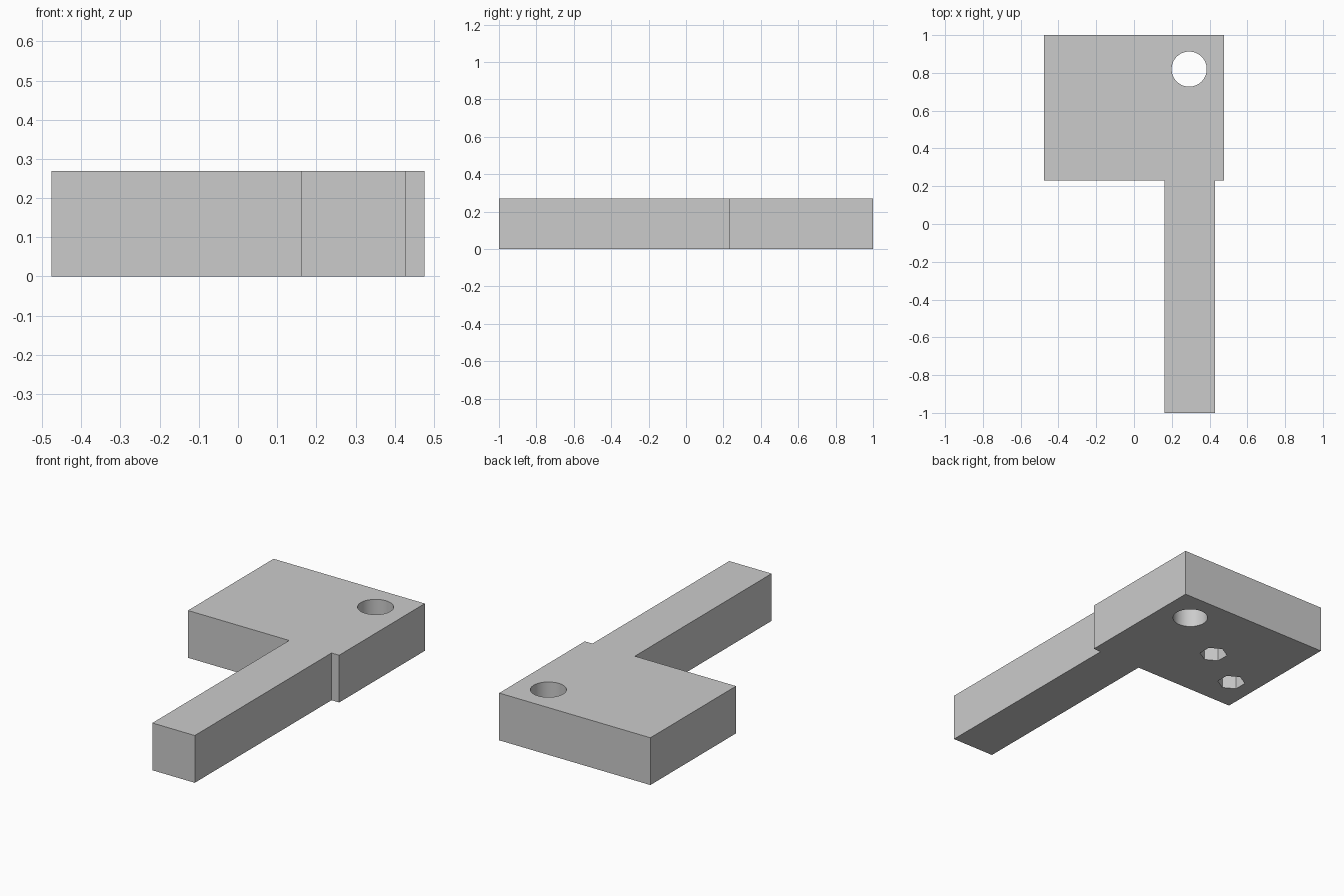
import bpy, bmesh, math

default_cube = bpy.data.objects.get("Cube")
if default_cube:
    bpy.data.objects.remove(default_cube, do_unlink=True)

HEIGHT = 0.269
grey = bpy.data.materials.new("light_grey")
grey.use_nodes = True
colour = (0.6, 0.6, 0.6, 1)
grey.diffuse_color = colour
grey.node_tree.nodes["Principled BSDF"].inputs["Base Color"].default_value = colour


def prism(name, outline, bottom, top):
    """Extrude a flat outline between two heights."""
    bm = bmesh.new()
    base = bm.faces.new([bm.verts.new((x, y, bottom)) for x, y in outline])
    grown = bmesh.ops.extrude_face_region(bm, geom=[base])["geom"]
    rising = [v for v in grown if isinstance(v, bmesh.types.BMVert)]
    bmesh.ops.translate(bm, verts=rising, vec=(0, 0, top - bottom))
    bmesh.ops.recalc_face_normals(bm, faces=bm.faces)
    mesh = bpy.data.meshes.new(name)
    bm.to_mesh(mesh)
    bm.free()
    mesh.materials.append(grey)
    obj = bpy.data.objects.new(name, mesh)
    bpy.context.collection.objects.link(obj)
    return obj


def ring(x, y, radius, sides):
    """Regular polygon with a corner pointing along y."""
    angles = [math.pi / 2 + math.tau * i / sides for i in range(sides)]
    return [(x + radius * math.cos(a), y + radius * math.sin(a)) for a in angles]


# Wide plate with an arm, as one solid
side, shoulder = 0.476, 0.23
arm_left, arm_right = 0.161, 0.428
body = prism("plate_with_arm", [
    (-side, 1), (-side, shoulder), (arm_left, shoulder), (arm_left, -1),
    (arm_right, -1), (arm_right, shoulder), (side, shoulder), (side, 1)], 0, HEIGHT)

# Round through hole and two blind hexagonal pockets underneath
cutters = [
    prism("round_hole_cutter", ring(0.292, 0.82, 0.093, 64), -0.1, HEIGHT + 0.1),
    prism("middle_pocket_cutter", ring(-0.056, 0.60, 0.074, 6), -0.1, 0.15),
    prism("outer_pocket_cutter", ring(-0.324, 0.43, 0.074, 6), -0.1, 0.15),
]
bpy.ops.object.select_all(action="DESELECT")
bpy.context.view_layer.objects.active = body
body.select_set(True)
for cutter in cutters:
    cutter.hide_render = True
    cut = body.modifiers.new(cutter.name, "BOOLEAN")
    cut.operation = "DIFFERENCE"
    cut.solver = "EXACT"
    cut.object = cutter
    bpy.ops.object.modifier_apply(modifier=cut.name)
    bpy.data.objects.remove(cutter, do_unlink=True)

bpy.ops.object.shade_smooth_by_angle(angle=math.radians(30))
